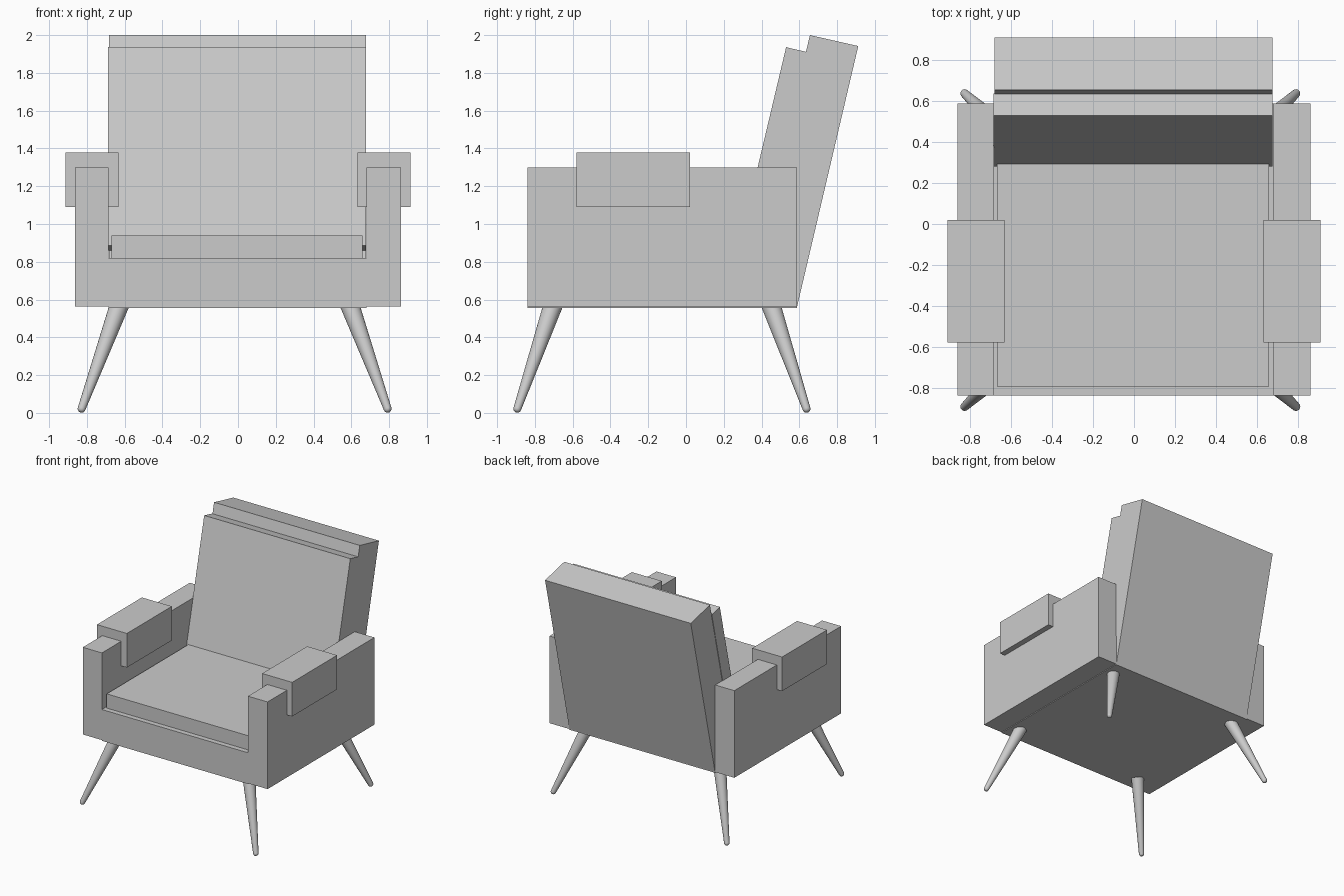
import bpy, bmesh, math
from mathutils import Vector

if "Cube" in bpy.data.objects:
    bpy.data.objects.remove(bpy.data.objects["Cube"])


def prism(name, profile, x0, x1):
    """Extrude a (y, z) outline along x."""
    bm = bmesh.new()
    face = bm.faces.new([bm.verts.new((x0, y, z)) for y, z in profile])
    ext = bmesh.ops.extrude_face_region(bm, geom=[face])
    verts = [g for g in ext["geom"] if isinstance(g, bmesh.types.BMVert)]
    bmesh.ops.translate(bm, verts=verts, vec=(x1 - x0, 0, 0))
    bmesh.ops.recalc_face_normals(bm, faces=bm.faces)
    mesh = bpy.data.meshes.new(name)
    bm.to_mesh(mesh)
    bm.free()
    ob = bpy.data.objects.new(name, mesh)
    bpy.context.collection.objects.link(ob)
    return ob


def box(name, x, y, z):
    return prism(name, [(y[0], z[0]), (y[1], z[0]), (y[1], z[1]), (y[0], z[1])], *x)


def leg(name, top, foot, r_top=0.051, r_foot=0.021, sides=24):
    """Tapered peg with a rounded tip, aimed from foot to top."""
    top, foot = Vector(top), Vector(foot)
    axis = top - foot
    length = axis.length
    # (radius, height) rings from the tip upward
    rings = [(r_foot * math.sin(a), r_foot * (1 - math.cos(a)) - r_foot)
             for a in (math.radians(d) for d in (25, 50, 72, 90))]
    rings.append((r_top, length))
    bm = bmesh.new()
    loops = [[bm.verts.new((r * math.cos(2 * math.pi * i / sides),
                            r * math.sin(2 * math.pi * i / sides), h))
              for i in range(sides)] for r, h in rings]
    for a, b in zip(loops, loops[1:]):
        for i in range(sides):
            j = (i + 1) % sides
            bm.faces.new((a[i], a[j], b[j], b[i]))
    bm.faces.new(loops[0][::-1])
    bm.faces.new(loops[-1])
    mesh = bpy.data.meshes.new(name)
    bm.to_mesh(mesh)
    bm.free()
    ob = bpy.data.objects.new(name, mesh)
    bpy.context.collection.objects.link(ob)
    ob.rotation_mode = 'QUATERNION'
    ob.rotation_quaternion = axis.to_track_quat('Z', 'Y')
    ob.location = foot
    bpy.ops.object.select_all(action='DESELECT')
    ob.select_set(True)
    bpy.context.view_layer.objects.active = ob
    bpy.ops.object.shade_smooth_by_angle(angle=math.radians(40))


# Base and seat cushion
box("seat_base", (-0.685, 0.68), (-0.838, 0.588), (0.556, 0.82))
box("seat_cushion", (-0.67, 0.66), (-0.795, 0.34), (0.82, 0.94))

# Reclined back frame and the thinner cushion in front of it
prism("back_frame", [(0.588, 0.562), (0.912, 1.942), (0.656, 2.0), (0.332, 0.622)],
      -0.683, 0.678)
prism("back_cushion", [(0.281, 0.885), (0.53, 1.936), (0.637, 1.911), (0.389, 0.86)],
      -0.687, 0.678)

# Arms and the pads draped over them
for side, s in (("left", -1), ("right", 1)):
    inner = -0.685 if s < 0 else 0.68
    box(side + "_arm", sorted((inner, s * 0.863)), (-0.838, 0.588), (0.562, 1.298))
    box(side + "_arm_pad", sorted((s * 0.632, s * 0.912)), (-0.58, 0.02), (1.09, 1.378))

# Splayed tapered legs
for end, y_top, y_foot in (("front", -0.704, -0.893), ("rear", 0.45, 0.638)):
    for side, s in (("left", -1), ("right", 1)):
        leg(f"{end}_{side}_leg", (-0.018 + s * 0.61, y_top, 0.57),
            (-0.018 + s * 0.81, y_foot, 0.022))
